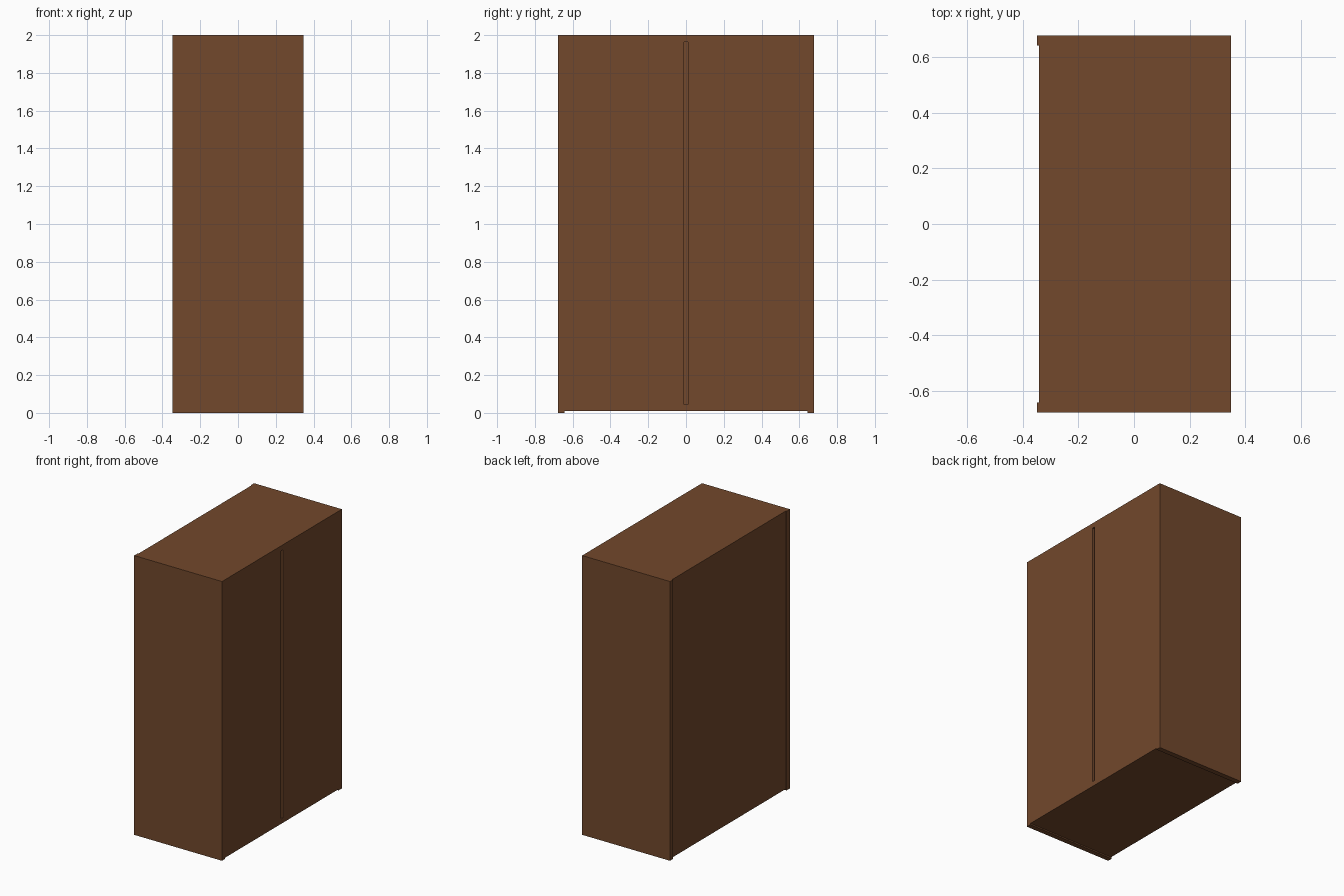
import bpy, bmesh
from mathutils import Vector

if "Cube" in bpy.data.objects:
    bpy.data.objects.remove(bpy.data.objects["Cube"])

wood = bpy.data.materials.new("brown_wood")
wood.diffuse_color = (0.168, 0.065, 0.025, 1)
wood.use_nodes = True
wood.node_tree.nodes["Principled BSDF"].inputs["Base Color"].default_value = wood.diffuse_color

X, Y, H, T = 0.348, 0.678, 2.0, 0.036   # half depth, half width, height, board thickness
INNER = Y - T
BACK = -X + 0.006                        # boards between the sides stop short of the back edge


def board(name, lo, hi):
    """Box between two opposite corners."""
    lo, hi = Vector(lo), Vector(hi)
    bm = bmesh.new()
    bmesh.ops.create_cube(bm, size=1)
    for v in bm.verts:
        v.co = (lo + hi) / 2 + v.co * (hi - lo)
    mesh = bpy.data.meshes.new(name)
    bm.to_mesh(mesh)
    bm.free()
    mesh.materials.append(wood)
    obj = bpy.data.objects.new(name, mesh)
    bpy.context.collection.objects.link(obj)
    return obj


# Carcass: top, slightly raised bottom and inset back
board("top_panel", (BACK, -INNER, H - T), (X, INNER, H))
board("bottom_panel", (BACK, -INNER, 0.009), (X, INNER, 0.045))
board("back_panel", (BACK, -INNER, 0.045), (BACK + 0.02, INNER, H - T))

# Side panels and flush doors, one pair each, with a narrow gap between doors
for label, s in (("left", -1), ("right", 1)):
    a, b = sorted((s * INNER, s * Y))
    board(label + "_side_panel", (-X, a, 0), (X, b, H))
    a, b = sorted((s * 0.01, s * INNER))
    board(label + "_door", (X - 0.02, a, 0.045), (X, b, H - T))
